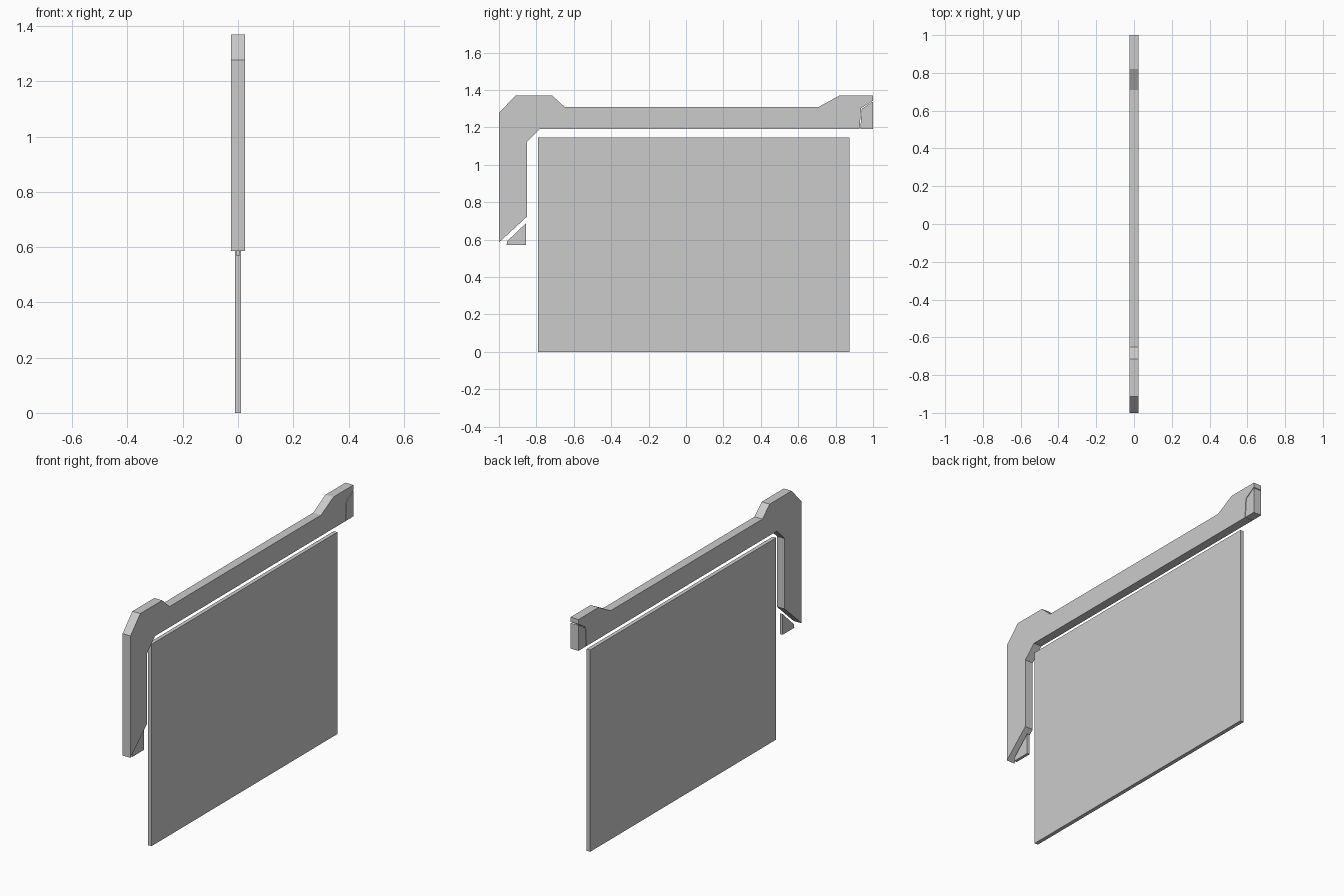
import bpy, bmesh

if "Cube" in bpy.data.objects:
    bpy.data.objects.remove(bpy.data.objects["Cube"])


def extrude_profile(name, points, half_width):
    """Extrude a (y, z) outline symmetrically along x."""
    bm = bmesh.new()
    face = bm.faces.new([bm.verts.new((-half_width, y, z)) for y, z in points])
    result = bmesh.ops.extrude_face_region(bm, geom=[face])
    moved = [v for v in result["geom"] if isinstance(v, bmesh.types.BMVert)]
    bmesh.ops.translate(bm, verts=moved, vec=(2 * half_width, 0, 0))
    bmesh.ops.recalc_face_normals(bm, faces=bm.faces)
    mesh = bpy.data.meshes.new(name)
    bm.to_mesh(mesh)
    bm.free()
    obj = bpy.data.objects.new(name, mesh)
    bpy.context.collection.objects.link(obj)
    return obj


# Hooked bar: top rail with a downward arm and raised ends
extrude_profile("hooked_frame", [
    (-1, 0.585), (-1, 1.277), (-0.912, 1.37), (-0.715, 1.37),
    (-0.65, 1.31), (0.71, 1.31), (0.82, 1.37), (1, 1.37),
    (1, 1.343), (0.936, 1.303), (0.928, 1.192), (-0.78, 1.192),
    (-0.85, 1.123), (-0.85, 0.723)], 0.025)

# End block, set into the rail with a hairline seam
extrude_profile("rail_end_block", [
    (0.932, 1.192), (1, 1.192), (1, 1.338), (0.94, 1.30)], 0.025)

# Small wedge below the arm
extrude_profile("arm_tip_wedge", [
    (-0.96, 0.57), (-0.855, 0.57), (-0.855, 0.688), (-0.955, 0.593)], 0.008)

# Large thin hanging panel
extrude_profile("hanging_panel", [
    (-0.792, 0), (0.875, 0), (0.875, 1.146), (-0.792, 1.146)], 0.011)
